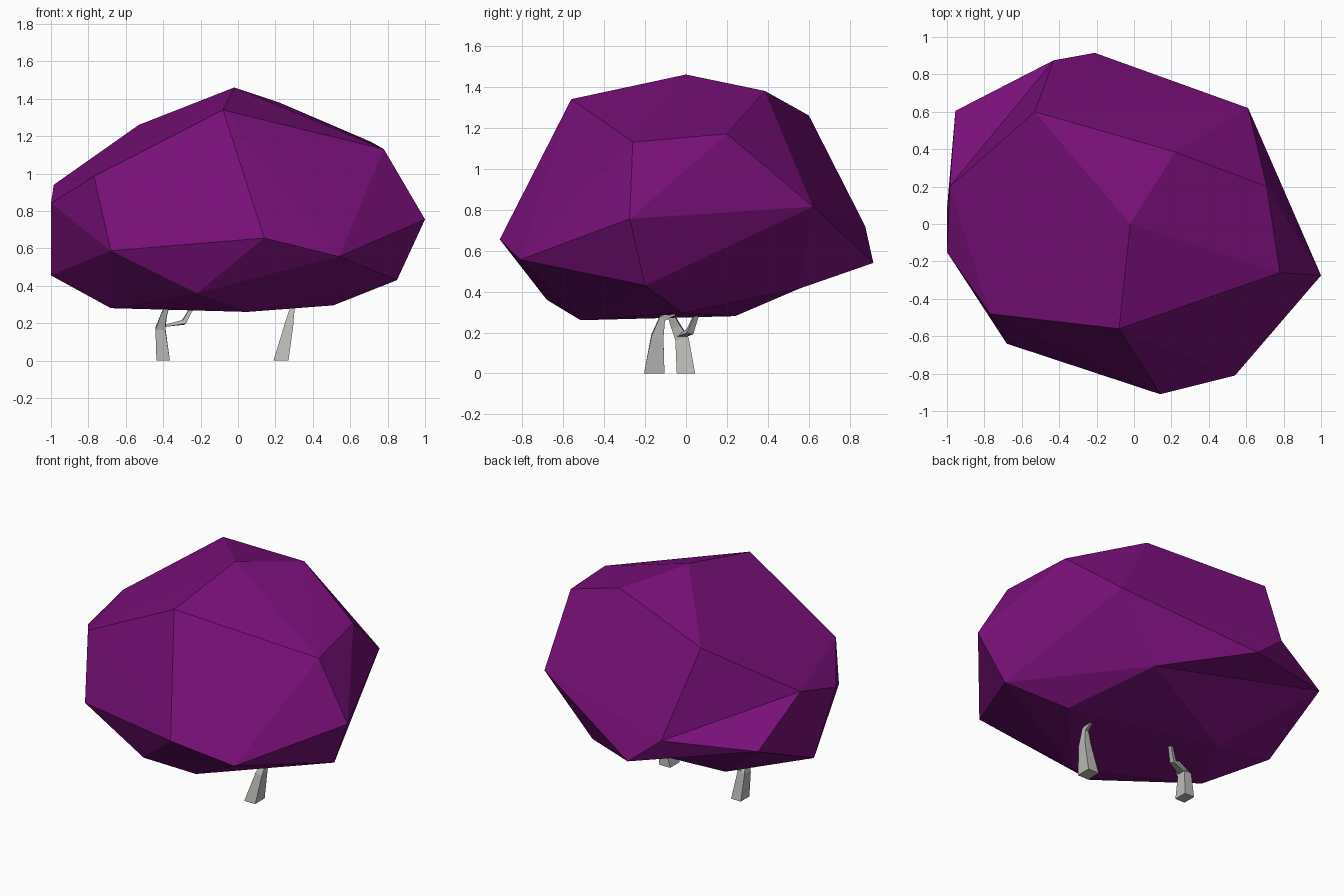
import bpy, bmesh
from mathutils import Vector

cube = bpy.data.objects.get("Cube")
if cube:
    bpy.data.objects.remove(cube, do_unlink=True)


def make_material(name, rgb):
    mat = bpy.data.materials.new(name)
    mat.use_nodes = True
    mat.diffuse_color = (*rgb, 1)
    bsdf = mat.node_tree.nodes["Principled BSDF"]
    bsdf.inputs["Base Color"].default_value = (*rgb, 1)
    bsdf.inputs["Roughness"].default_value = 0.9
    return mat


purple = make_material("purple_foliage", (0.19, 0.005, 0.19))
grey = make_material("grey_bark", (0.5, 0.5, 0.48))


def finish(bm, name, mat):
    bmesh.ops.recalc_face_normals(bm, faces=bm.faces)
    mesh = bpy.data.meshes.new(name)
    bm.to_mesh(mesh)
    bm.free()
    mesh.materials.append(mat)
    obj = bpy.data.objects.new(name, mesh)
    bpy.context.collection.objects.link(obj)
    return obj


# Foliage: a faceted boulder shape wrapped around a few corner points
top = [(-.02, 0, 1.46), (-.08, -.56, 1.34), (.78, -.26, 1.13), (.71, .2, 1.17),
       (.22, .385, 1.38), (-.53, .6, 1.26)]
middle = [(.61, .62, .815), (-.21, .915, .54), (-1, -.15, .84), (-.77, -.48, .985),
          (-.68, -.64, .587), (.14, -.91, .655), (.54, -.81, .556), (1, -.275, .755)]
bottom = [(-1, .08, .455), (-.68, -.17, .28), (-.22, -.68, .36), (.05, -.515, .26),
          (.85, -.2, .43), (.51, -.015, .295)]
left_shoulder = (-.985, .2, .94)
back_left = (-.955, .605, .685)
back_ridge = (-.43, .875, .72)
back_under = (.3, .555, .415)
belly = (-.46, .24, .28)

bm = bmesh.new()
for p in top + middle + bottom + [left_shoulder, back_left, back_ridge, back_under, belly]:
    bm.verts.new(p)
bmesh.ops.convex_hull(bm, input=bm.verts)


def turn_edge(a, b):
    """Swap the hull edge a-b for the other diagonal, making a shallow crease."""
    va, vb = (min(bm.verts, key=lambda v: (v.co - Vector(p)).length) for p in (a, b))
    edge = bm.edges.get((va, vb))
    if edge:
        bmesh.utils.edge_rotate(edge)


turn_edge(top[5], back_left)
turn_edge(middle[1], belly)
finish(bm, "foliage", purple)


# Trunks and branches: four-sided tapering limbs along a path of (point, radius)
def limb(name, path):
    pts = [Vector(p) for p, r in path]
    bm = bmesh.new()
    rings = []
    for i, (p, r) in enumerate(path):
        along = (pts[min(i + 1, len(pts) - 1)] - pts[max(i - 1, 0)]).normalized()
        if i == 0:
            along = Vector((0, 0, 1))
        side = Vector((0, 1, 0)).cross(along).normalized()
        other = along.cross(side)
        rings.append([bm.verts.new(pts[i] + r * (side * a + other * b))
                      for a, b in ((-.8, -1), (.8, -1), (.8, 1), (-.8, 1))])
    for low, high in zip(rings, rings[1:]):
        for j in range(4):
            k = (j + 1) % 4
            bm.faces.new((low[j], low[k], high[k], high[j]))
    bm.faces.new(rings[0])
    bm.faces.new(rings[-1])
    return finish(bm, name, grey)


limb("left_trunk", [((.23, -.155, 0), .05), ((.27, -.14, .18), .03),
                    ((.288, -.115, .27), .016), ((.3, -.03, .31), .01)])
limb("right_trunk", [((-.4, 0, 0), .045), ((-.415, -.02, .17), .033),
                     ((-.4, -.05, .23), .022), ((-.37, -.09, .32), .012)])
limb("right_trunk_branch", [((-.41, -.02, .18), .026), ((-.29, .02, .205), .016),
                            ((-.23, .06, .31), .01)])
